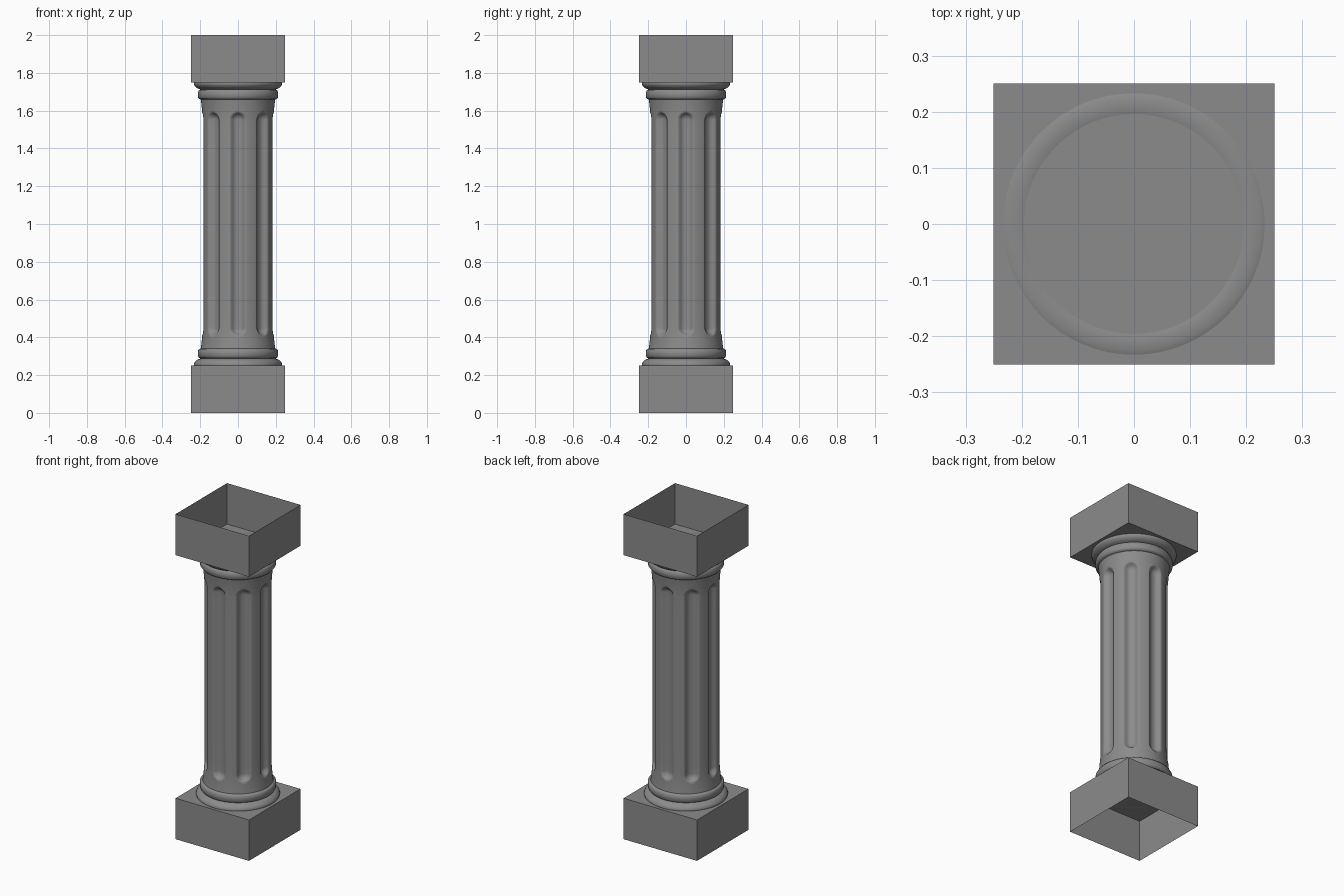
import bpy, bmesh
from math import sin, cos, pi, sqrt, radians

if "Cube" in bpy.data.objects:
    bpy.data.objects.remove(bpy.data.objects["Cube"])

N = 64  # sides of the round mouldings

stone = bpy.data.materials.new("dark_stone")
stone.diffuse_color = (0.26, 0.26, 0.26, 1)
stone.use_nodes = True
stone.node_tree.nodes["Principled BSDF"].inputs["Base Color"].default_value = stone.diffuse_color


def finish(name, bm, smooth_angle=None):
    # every part is its lower half, mirrored about mid height (z = 1)
    bmesh.ops.recalc_face_normals(bm, faces=bm.faces)
    mesh = bpy.data.meshes.new(name)
    bm.to_mesh(mesh)
    bm.free()
    mesh.materials.append(stone)
    ob = bpy.data.objects.new(name, mesh)
    bpy.context.collection.objects.link(ob)
    ob.location.z = 1
    bpy.ops.object.select_all(action='DESELECT')
    ob.select_set(True)
    bpy.context.view_layer.objects.active = ob
    if smooth_angle:
        bpy.ops.object.shade_smooth_by_angle(angle=radians(smooth_angle))
    mirror = ob.modifiers.new("mirror", 'MIRROR')
    mirror.use_axis = (False, False, True)
    mirror.merge_threshold = 0.0005
    return ob


def ring(bm, n, z, radius):
    # radius is a function of the angle
    return [bm.verts.new((radius(a) * cos(a), radius(a) * sin(a), z - 1))
            for a in (2 * pi * i / n for i in range(n))]


def bridge(bm, a, b):
    n = len(a)
    for i in range(n):
        j = (i + 1) % n
        bm.faces.new((a[i], a[j], b[j], b[i]))


# Plinths: boxes without their outer end face
bm = bmesh.new()
corner = [(-0.25, -0.25), (0.25, -0.25), (0.25, 0.25), (-0.25, 0.25)]
feet = [bm.verts.new((x, y, -1)) for x, y in corner]
tops = [bm.verts.new((x, y, 0.252 - 1)) for x, y in corner]
bridge(bm, feet, tops)
bm.faces.new(tops)
finish("plinths", bm)

# Mouldings: quarter-round and bead, its rim just breaking through the plinth
bm = bmesh.new()
profile = [(0.196, 0.251), (0.205, 0.249), (0.225, 0.249), (0.233, 0.252),
           (0.234, 0.258), (0.231, 0.266), (0.224, 0.275), (0.213, 0.283),
           (0.196, 0.288), (0.206, 0.291), (0.212, 0.300), (0.213, 0.315),
           (0.212, 0.330), (0.206, 0.338), (0.195, 0.341)]
rings = [ring(bm, N, z, lambda a, r=r: r) for r, z in profile]
for lower, upper in zip(rings, rings[1:]):
    bridge(bm, lower, upper)
finish("mouldings", bm, 50)

# Shaft: eight round-ended, soft-edged flutes, flaring towards the ends
HALF_WIDTH, DEPTH, FLUTE_END = 0.041, 0.026, 0.408


def shaft_radius(a, z):
    r = 0.187 + 0.010 * max(0, 1 - (z - 0.341) / 0.14) ** 2
    across = ((a + pi / 8) % (pi / 4) - pi / 8) * 0.187
    along = max(0, FLUTE_END + HALF_WIDTH - z)
    d = sqrt(across ** 2 + along ** 2) / HALF_WIDTH
    return r - DEPTH * max(0, 1 - d ** 3) ** 1.3


bm = bmesh.new()
heights = [0.341, 0.36, 0.38, 0.395]
heights += [FLUTE_END + HALF_WIDTH * i / 12 for i in range(13)]
heights += [0.5, 0.6, 0.8, 1.0]
rings = [ring(bm, 192, z, lambda a, z=z: shaft_radius(a, z)) for z in heights]
for lower, upper in zip(rings, rings[1:]):
    bridge(bm, lower, upper)
finish("fluted_shaft", bm, 80)
